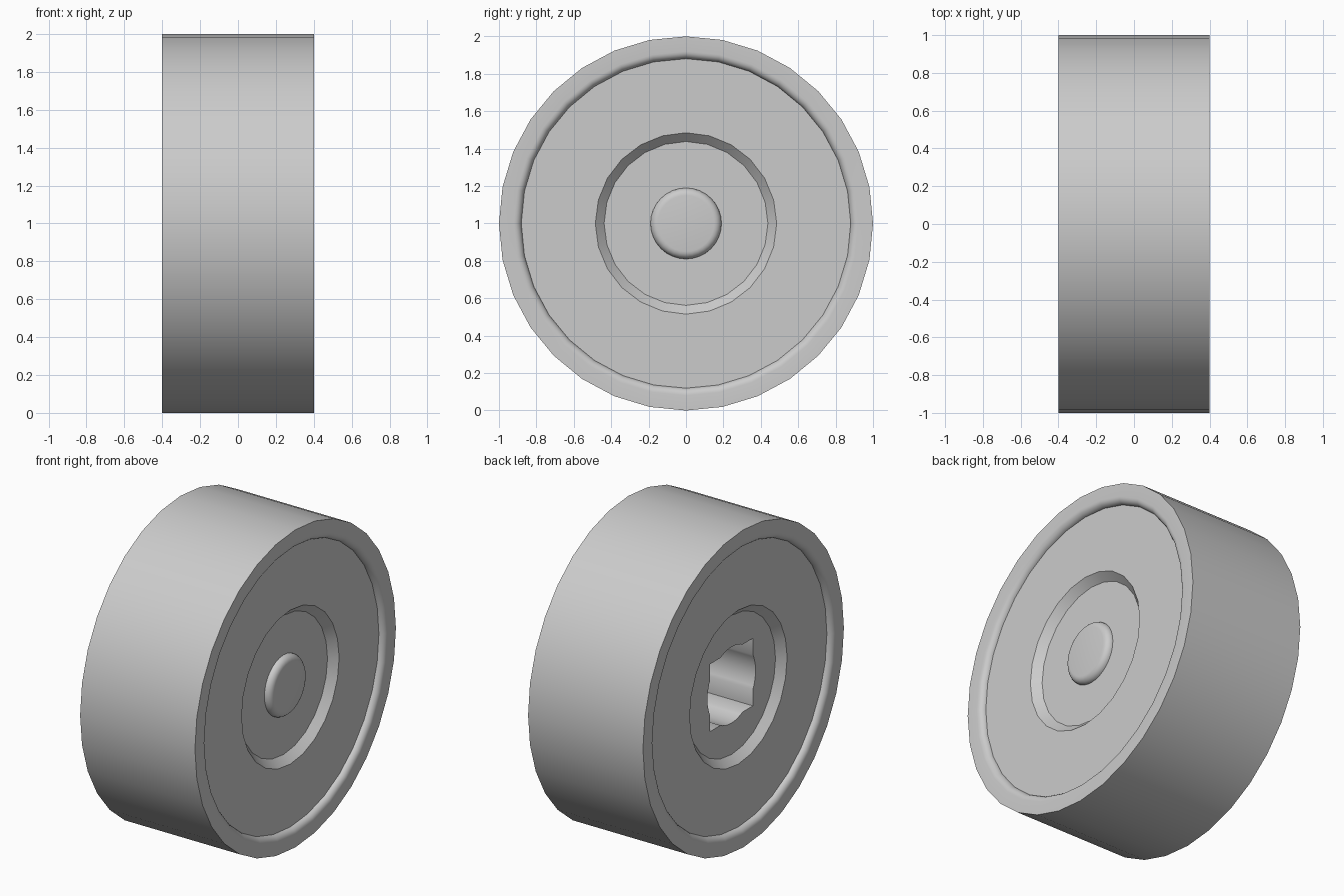
import bpy
import bmesh
from math import pi, sin, cos, tau

if "Cube" in bpy.data.objects:
    bpy.data.objects.remove(bpy.data.objects["Cube"])

grey = bpy.data.materials.new("light_grey")
grey.use_nodes = True
colour = (0.6, 0.6, 0.6, 1)
grey.diffuse_color = colour
grey.node_tree.nodes["Principled BSDF"].inputs["Base Color"].default_value = colour

HALF = 0.4      # half width of the wheel
PLATE = 0.365   # outer face of the side plate
FLOOR = 0.317   # floor of the hub recess


def lathe(name, profile, segments, closed=False):
    """Spin (x, radius) points round the wheel axis; open ends are capped."""
    bm = bmesh.new()
    rings = [[bm.verts.new((x, r * sin(tau * i / segments), 1 + r * cos(tau * i / segments)))
              for i in range(segments)] for x, r in profile]
    pairs = list(zip(rings, rings[1:]))
    if closed:
        pairs.append((rings[-1], rings[0]))
    else:
        bm.faces.new(rings[0])
        bm.faces.new(rings[-1])
    for a, b in pairs:
        for i in range(segments):
            j = (i + 1) % segments
            bm.faces.new((a[i], a[j], b[j], b[i]))
    bmesh.ops.recalc_face_normals(bm, faces=bm.faces)
    mesh = bpy.data.meshes.new(name)
    bm.to_mesh(mesh)
    bm.free()
    mesh.materials.append(grey)
    obj = bpy.data.objects.new(name, mesh)
    bpy.context.collection.objects.link(obj)
    return obj


def activate(obj):
    bpy.ops.object.select_all(action='DESELECT')
    obj.select_set(True)
    bpy.context.view_layer.objects.active = obj


def cut(target, cutter):
    mod = target.modifiers.new("cut", 'BOOLEAN')
    mod.operation = 'DIFFERENCE'
    mod.solver = 'EXACT'
    mod.object = cutter
    activate(target)
    bpy.ops.object.modifier_apply(modifier=mod.name)
    bpy.data.objects.remove(cutter)


def fillet(x, r, width, depth, steps=6):
    """Quarter round from the flat (x, r + width) down to (x - depth, r)."""
    return [(x - depth * (1 - cos(t)), r + width * (1 - sin(t)))
            for t in (pi / 2 * k / steps for k in range(steps + 1))]


# Tyre with rounded inner lips on both sides
lip = fillet(HALF, 0.88, 0.04, HALF - PLATE + 0.005)
half = [(HALF, 1)] + lip
tyre = lathe("tyre", half + [(-x, r) for x, r in reversed(half)], 32, closed=True)

# Side plates with a tapered round recess on each side
half = [(FLOOR, 0.438), (PLATE, 0.485), (PLATE, 0.95)]
hub = lathe("hub", half + [(-x, r) for x, r in reversed(half)], 24)

# Axle socket: a square hole with a round bore through it
cut(hub, lathe("bore_cutter", [(-0.6, 0.24), (0.1, 0.24)], 32))
bpy.ops.mesh.primitive_cube_add(size=1, location=(-0.25, 0, 1))
square = bpy.context.object
square.name = "square_cutter"
square.scale = (0.7, 0.425, 0.425)
bpy.context.view_layer.update()
cut(hub, square)

# Rounded axle button on the closed side
top = FLOOR + 0.04
button = lathe("axle_button", [(FLOOR - 0.02, 0.19)] +
               [(FLOOR + 0.04 * sin(t), 0.15 + 0.04 * cos(t))
                for t in (pi / 2 * k / 5 for k in range(6))], 32)

for part in (tyre, hub, button):
    activate(part)
    bpy.ops.object.shade_smooth_by_angle(angle=pi / 6)
